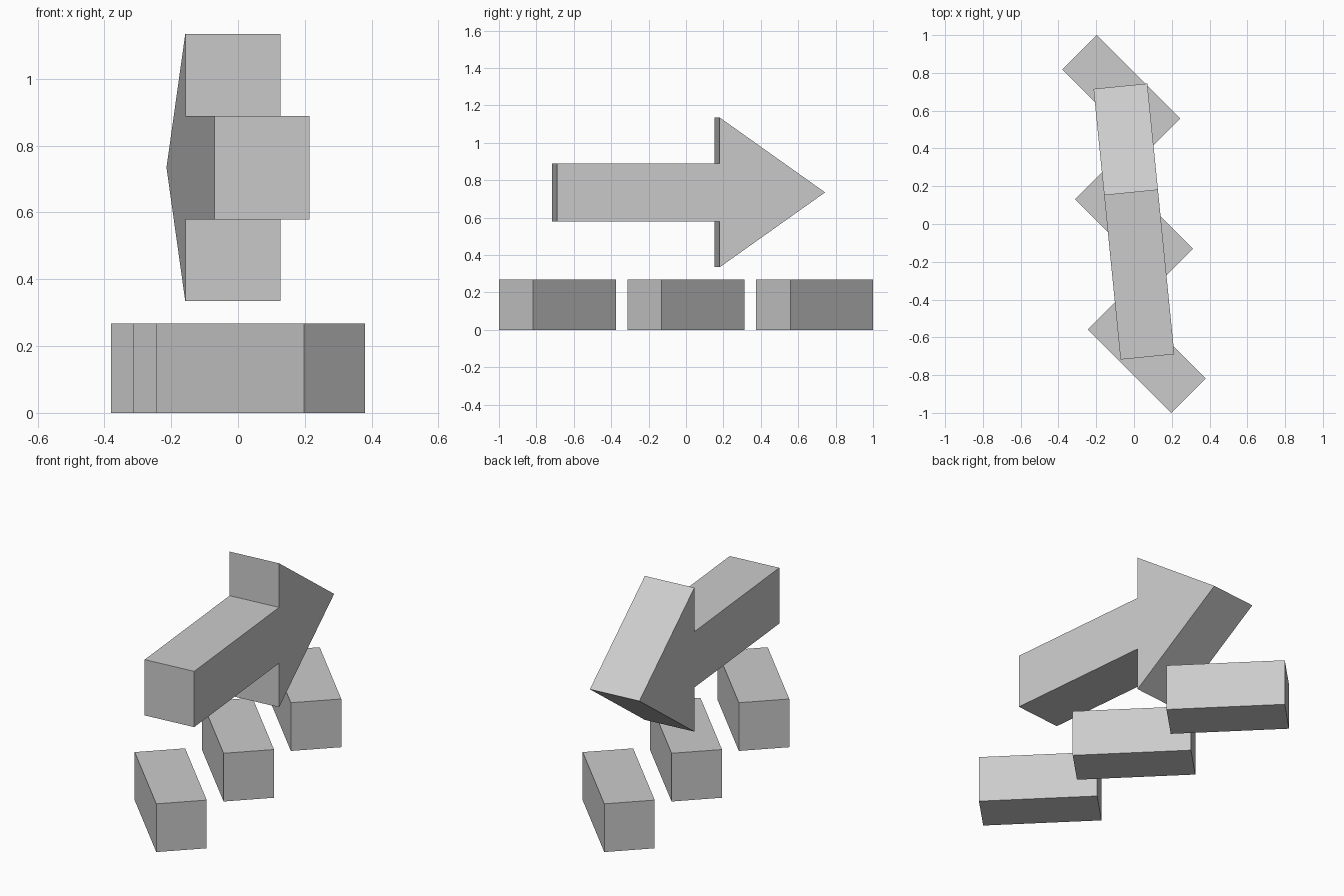
import bpy, bmesh
from math import radians
from mathutils import Matrix

if "Cube" in bpy.data.objects:
    bpy.data.objects.remove(bpy.data.objects["Cube"])


def finish(bm, name, loc, angle):
    bmesh.ops.recalc_face_normals(bm, faces=bm.faces)
    mesh = bpy.data.meshes.new(name)
    bm.to_mesh(mesh)
    bm.free()
    ob = bpy.data.objects.new(name, mesh)
    ob.location = loc
    ob.rotation_euler.z = radians(angle)
    bpy.context.collection.objects.link(ob)


# Three diagonal floor blocks
L, W, H = 0.626, 0.258, 0.268
blocks = [("front_block", 0.068, -0.688), ("middle_block", 0, 0), ("back_block", -0.068, 0.688)]
for name, x, y in blocks:
    bm = bmesh.new()
    bmesh.ops.create_cube(bm, size=1, matrix=Matrix.Diagonal((L, W, H, 1)))
    finish(bm, name, (x, y, H / 2), -45)

# Floating arrow: side profile (y, z) mirrored about its axis, then extruded across x
half = [(-0.707, 0.155), (0.167, 0.155), (0.167, 0.4)]
profile = half + [(0.733, 0)] + [(y, -z) for y, z in reversed(half)]
T = 0.286
bm = bmesh.new()
face = bm.faces.new([bm.verts.new((-T / 2, y, z)) for y, z in profile])
ext = bmesh.ops.extrude_face_region(bm, geom=[face])
bmesh.ops.translate(bm, vec=(T, 0, 0), verts=[v for v in ext["geom"] if isinstance(v, bmesh.types.BMVert)])
finish(bm, "arrow", (0.001, 0, 0.7345), 5.7)
